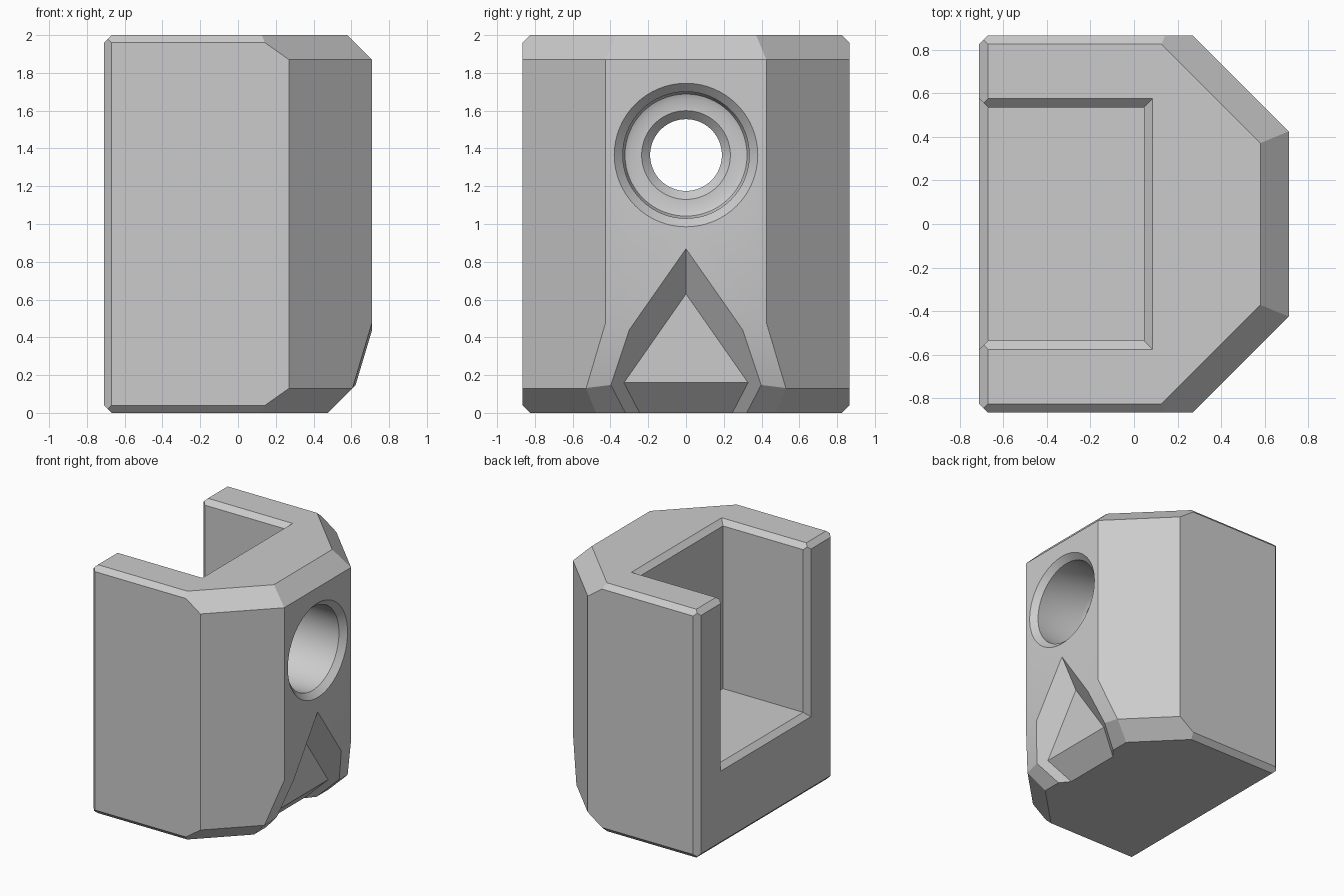
import bpy, bmesh, math
from itertools import combinations
from mathutils import Matrix, Vector

if "Cube" in bpy.data.objects:
    bpy.data.objects.remove(bpy.data.objects["Cube"])

grey = bpy.data.materials.new("plain grey")
grey.use_nodes = True
grey.diffuse_color = (0.6, 0.6, 0.6, 1)
grey.node_tree.nodes["Principled BSDF"].inputs["Base Color"].default_value = (0.6, 0.6, 0.6, 1)


def make_object(name, bm):
    bmesh.ops.recalc_face_normals(bm, faces=bm.faces[:])
    mesh = bpy.data.meshes.new(name)
    bm.to_mesh(mesh)
    bm.free()
    mesh.materials.append(grey)
    obj = bpy.data.objects.new(name, mesh)
    bpy.context.collection.objects.link(obj)
    return obj


def solid(name, planes):
    """Convex solid bounded by planes given as (normal, distance)."""
    bm = bmesh.new()
    for trio in combinations(planes, 3):
        m = Matrix([n for n, d in trio])
        if abs(m.determinant()) < 1e-5:
            continue
        p = m.inverted() @ Vector([d for n, d in trio])
        if all(Vector(n).dot(p) <= d + 1e-4 for n, d in planes):
            bm.verts.new(p)
    bmesh.ops.remove_doubles(bm, verts=bm.verts[:], dist=0.001)
    bmesh.ops.convex_hull(bm, input=bm.verts[:])
    bmesh.ops.dissolve_limit(bm, angle_limit=0.01, verts=bm.verts[:], edges=bm.edges[:])
    return make_object(name, bm)


def both(x, y, z, d):
    """The same plane on the left and right of the centre line."""
    return [((x, s * y, z), d) for s in (1, -1)]


# Main block: sides, slanted corners, and small and large chamfers
X, Y, Z, C, B = 0.71, 0.865, 2.0, 0.04, 0.13
S, R = 1.135, math.sqrt(2)
planes = [((1, 0, 0), X), ((-1, 0, 0), X), ((0, 0, 1), Z), ((0, 0, -1), 0)]
planes += both(0, 1, 0, Y) + both(1, 1, 0, S)
planes += both(-1, 1, 0, X + Y - C)
planes += both(0, 1, 1, Y + Z - C) + both(0, 1, -1, Y - C)
planes += [((-1, 0, 1), X + Z - C), ((-1, 0, -1), X - C)]
planes += [((1, 0, 1), X + Z - B)]
planes += both(1, 1, R, S + R * (Z - B)) + both(1, 1, -R, S - R * B)
# Tapered lower nose and its underside
planes += both(1, 0.09, -0.27, X + 0.09 * 0.425 - 0.27 * 0.48)
planes += [((1, 0, -1), 0.475)]
body = solid("block_body", planes)

# Rear slot with chamfered rim
W, D, F = 0.535, 0.045, 0.65
slot = both(0, 1, 0, W) + [((1, 0, 0), D), ((-1, 0, 0), 1), ((0, 0, -1), -F), ((0, 0, 1), 2.2)]
top_rim = both(0, 1, -1, W - Z + C) + [((1, 0, -1), D - Z + C), ((-1, 0, 0), 1),
                                       ((0, 0, -1), C - Z), ((0, 0, 1), 2.1)]
back_rim = both(1, 1, 0, W - X + C) + [((-1, 0, 0), 0.8), ((1, 0, 0), C - X),
                                       ((1, 0, -1), -F - X + C), ((0, 0, 1), 2.2)]
cutters = [solid("slot_cutter", slot), solid("top_rim_cutter", top_rim),
           solid("back_rim_cutter", back_rim)]

# Triangular recess with flared walls and sloping base
flare = both(-1.745, 1.43, 1, -0.37) + [((1, 0, 0), 0.9), ((0, 0, -1), 0.1)]
cutters += [solid("triangle_cutter", flare + [((-1, 0, 0), -0.573)]),
            solid("triangle_base_cutter", flare + [((-1, 0, 1), -0.413)])]

# Stepped round bore, revolved about the x axis
profile = [(0.75, 0), (0.75, 0.42), (0.665, 0.335), (0.27, 0.335), (0.242, 0.323), (0.23, 0.295),
           (0.23, 0.235), (0.185, 0.19), (-0.3, 0.19), (-0.3, 0)]
bm = bmesh.new()
verts = [bm.verts.new((x, 0, r)) for x, r in profile]
edges = [bm.edges.new(pair) for pair in zip(verts, verts[1:])]
bmesh.ops.spin(bm, geom=verts + edges, cent=(0, 0, 0), axis=(1, 0, 0),
               angle=math.tau, steps=64)
bmesh.ops.remove_doubles(bm, verts=bm.verts[:], dist=0.0005)
bmesh.ops.translate(bm, verts=bm.verts[:], vec=(0, 0, 1.365))
cutters.append(make_object("bore_cutter", bm))

# Cut everything from the block, then drop the cutters
bpy.context.view_layer.objects.active = body
for cutter in cutters:
    mod = body.modifiers.new("cut", 'BOOLEAN')
    mod.operation = 'DIFFERENCE'
    mod.solver = 'EXACT'
    mod.object = cutter
    bpy.ops.object.modifier_apply(modifier=mod.name)
    bpy.data.objects.remove(cutter)

bpy.ops.object.select_all(action='DESELECT')
body.select_set(True)
bpy.ops.object.shade_smooth_by_angle(angle=math.radians(25))
